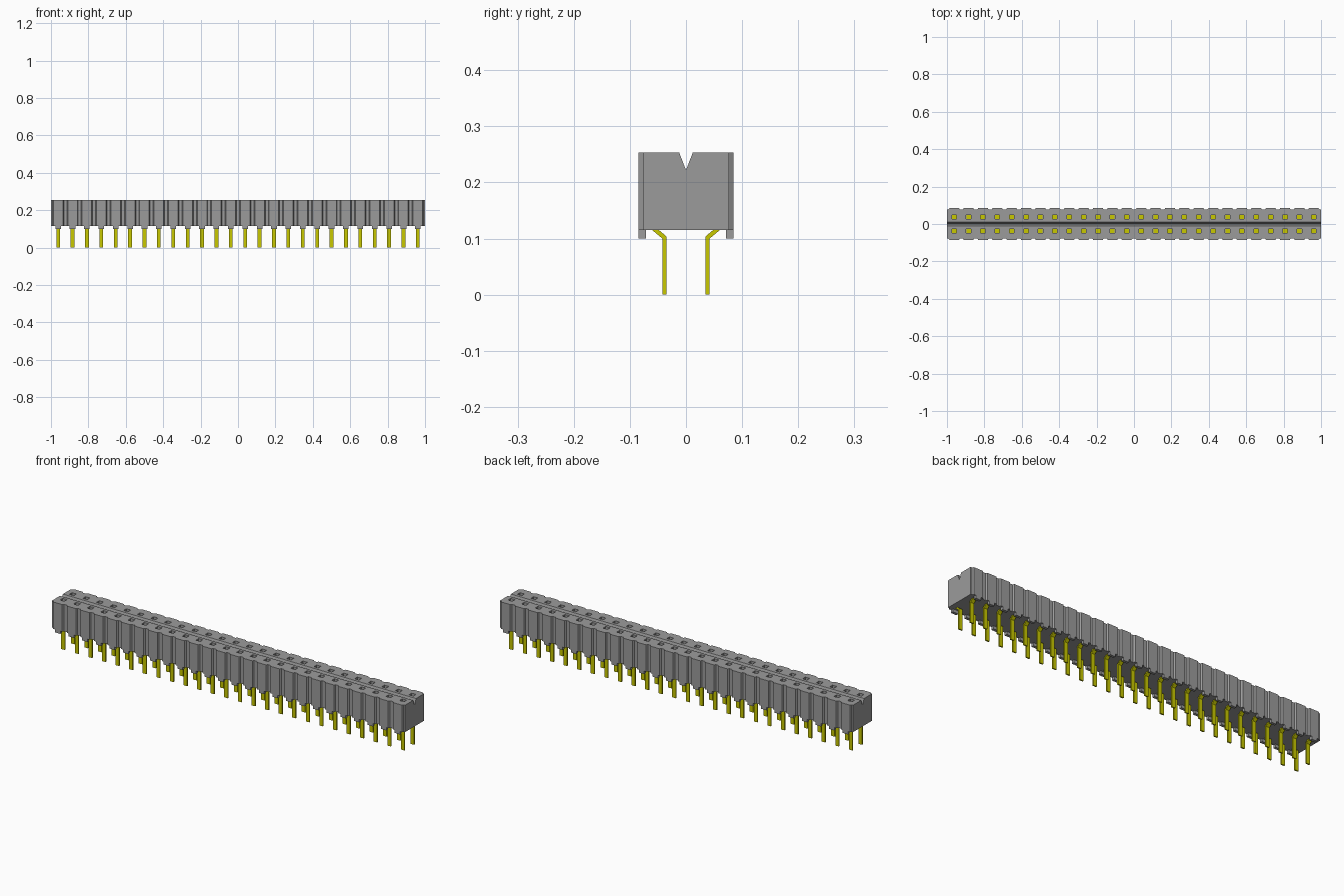
import bpy, bmesh
from mathutils import Matrix, Vector

if "Cube" in bpy.data.objects:
    bpy.data.objects.remove(bpy.data.objects["Cube"], do_unlink=True)

N = 26                       # contacts per row
PITCH = 2.0 / N
Z0, Z1 = 0.115, 0.253        # housing bottom and top
HALF_Y = 0.085               # half depth over the ribs
GROOVE_Y = 0.077             # half depth at the grooves
ROW_Y = 0.038                # distance of each contact row from the middle
CENTRES = [-1 + PITCH * (i + 0.5) for i in range(N)]


def material(name, colour):
    m = bpy.data.materials.new(name)
    m.use_nodes = True
    m.diffuse_color = colour
    bsdf = next(n for n in m.node_tree.nodes if n.type == 'BSDF_PRINCIPLED')
    bsdf.inputs["Base Color"].default_value = colour
    bsdf.inputs["Roughness"].default_value = 0.6
    return m


GREY = material("grey plastic", (0.33, 0.33, 0.33, 1))
YELLOW = material("yellow metal", (0.58, 0.58, 0.0, 1))


def box(bm, x, y, z):
    """Add a box given (min, max) along each axis."""
    size = [r[1] - r[0] for r in (x, y, z)]
    mid = Vector([(r[0] + r[1]) / 2 for r in (x, y, z)])
    bmesh.ops.create_cube(bm, size=1, matrix=Matrix.Translation(mid) @ Matrix.Diagonal((*size, 1)))


def prism(bm, points, offset):
    """Extrude a closed outline along an offset vector."""
    face = bm.faces.new([bm.verts.new(p) for p in points])
    res = bmesh.ops.extrude_face_region(bm, geom=[face])
    bmesh.ops.translate(bm, vec=offset, verts=[g for g in res["geom"] if isinstance(g, bmesh.types.BMVert)])


def make(name, bm, mat):
    bmesh.ops.recalc_face_normals(bm, faces=bm.faces)
    me = bpy.data.meshes.new(name)
    bm.to_mesh(me)
    bm.free()
    me.materials.append(mat)
    ob = bpy.data.objects.new(name, me)
    bpy.context.collection.objects.link(ob)
    return ob


# Housing: ribbed outline with a tapered groove between neighbouring contacts
front = []
for cx in CENTRES:
    h = PITCH / 2
    front += [(cx - h + 0.008, -GROOVE_Y), (cx - h + 0.013, -HALF_Y),
              (cx + h - 0.013, -HALF_Y), (cx + h - 0.008, -GROOVE_Y)]
front = [(-1, -GROOVE_Y)] + front + [(1, -GROOVE_Y)]
outline = front + [(-x, -y) for x, y in front]
bm = bmesh.new()
prism(bm, [(x, y, Z0) for x, y in outline], (0, 0, Z1 - Z0))
housing = make("housing", bm, GREY)

# Cutter: V groove along the top and the contact sockets
HX, HY, FLOOR = 0.0125, 0.011, 0.16
bm = bmesh.new()
v_shape = [(-0.0124, Z1 + 0.001), (0, 0.222), (0.0124, Z1 + 0.001)]
prism(bm, [(-1.1, y, z) for y, z in v_shape], (2.2, 0, 0))
for cx in CENTRES:
    for s in (-1, 1):
        box(bm, (cx - HX, cx + HX), (s * ROW_Y - HY, s * ROW_Y + HY), (FLOOR, Z1 + 0.05))
cutter = make("socket_cutter", bm, GREY)
cutter.hide_render = True

mod = housing.modifiers.new("sockets", 'BOOLEAN')
mod.operation = 'DIFFERENCE'
mod.solver = 'EXACT'
mod.object = cutter
cut_mesh = bpy.data.meshes.new_from_object(
    housing.evaluated_get(bpy.context.evaluated_depsgraph_get()))
housing.modifiers.clear()
housing.data = cut_mesh
bpy.data.objects.remove(cutter, do_unlink=True)

# Standoff feet, socket contacts and bent pins, mirrored over both rows
feet, contacts, pins = bmesh.new(), bmesh.new(), bmesh.new()
pin_profile = [(0.035, 0), (0.042, 0), (0.042, 0.1), (0.060, Z0), (0.048, Z0), (0.035, 0.104)]
for cx in CENTRES:
    for s in (-1, 1):
        box(feet, (cx - 0.015, cx + 0.015), sorted((s * 0.071, s * HALF_Y)), (0.1, Z0))
        box(contacts, (cx - HX + 0.0005, cx + HX - 0.0005),
            (s * ROW_Y - HY + 0.0005, s * ROW_Y + HY - 0.0005), (FLOOR, FLOOR + 0.006))
        prism(pins, [(cx - 0.01, s * y, z) for y, z in pin_profile], (0.02, 0, 0))
make("standoff_feet", feet, GREY)
make("socket_contacts", contacts, YELLOW)
make("solder_pins", pins, YELLOW)
